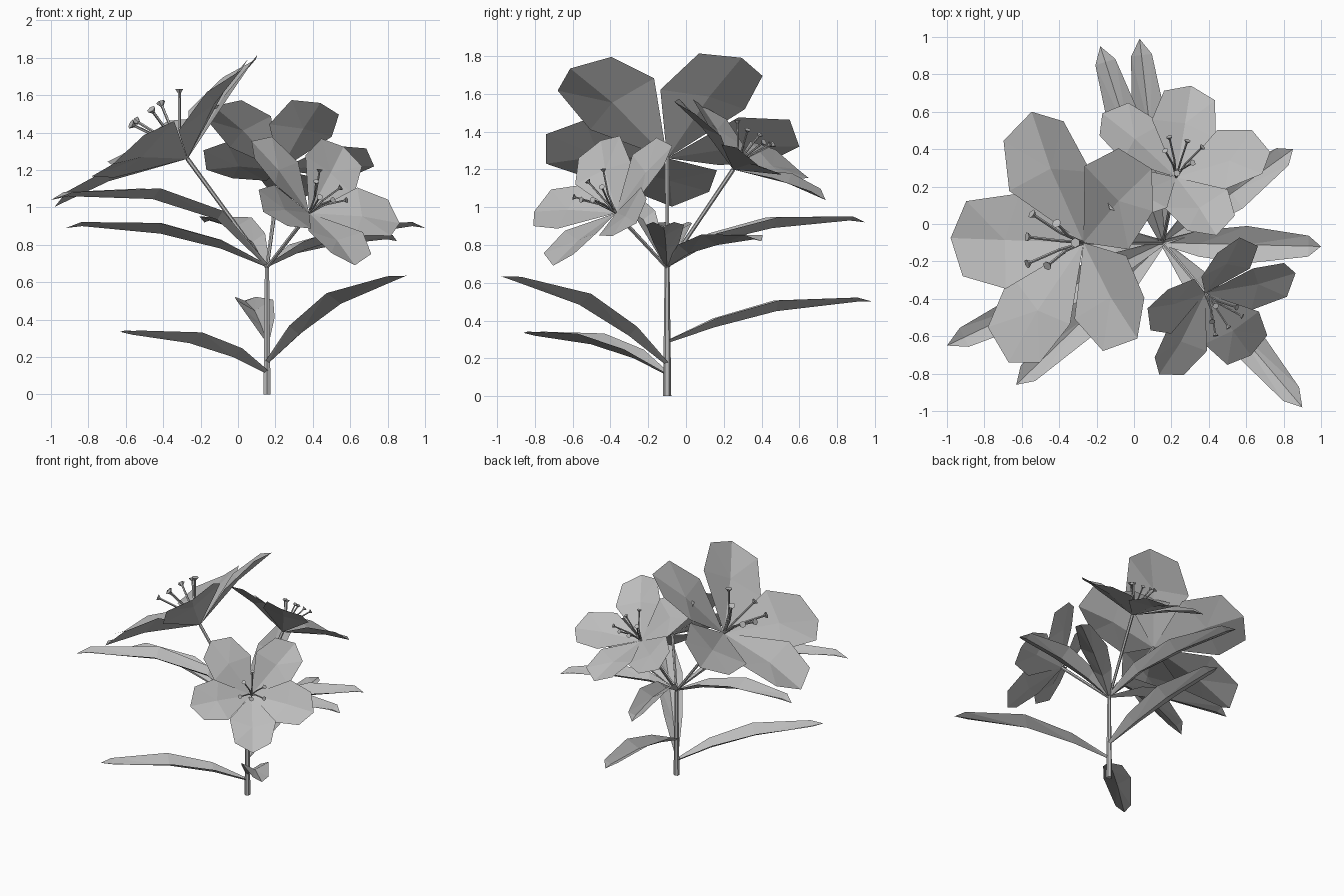
import bpy, bmesh, math
from mathutils import Vector, Matrix

cube = bpy.data.objects.get("Cube")
if cube:
    bpy.data.objects.remove(cube)

grey = bpy.data.materials.new("plain grey")
grey.use_nodes = True
colour = (0.5, 0.5, 0.5, 1)
grey.diffuse_color = colour
grey.node_tree.nodes["Principled BSDF"].inputs["Base Color"].default_value = colour


def finish(bm, name):
    """Turn the bmesh into a flat-shaded object."""
    bmesh.ops.remove_doubles(bm, verts=bm.verts, dist=0.0005)
    mesh = bpy.data.meshes.new(name)
    bm.to_mesh(mesh)
    bm.free()
    mesh.materials.append(grey)
    obj = bpy.data.objects.new(name, mesh)
    bpy.context.collection.objects.link(obj)
    return obj


def face_towards(bm, direction):
    """Make every face of a thin sheet point to one side."""
    for f in bm.faces:
        f.normal_update()
        if f.normal.dot(direction) < 0:
            f.normal_flip()


def rod(bm, a, b, r1, r2, sides=6):
    """Tapered rod between two points."""
    d = b - a
    mat = Matrix.Translation((a + b) / 2) @ d.to_track_quat('Z', 'Y').to_matrix().to_4x4()
    bmesh.ops.create_cone(bm, cap_ends=True, segments=sides, radius1=r1,
                          radius2=r2, depth=d.length, matrix=mat)


ROOT = Vector((0.155, -0.1, 0))
FORK = Vector((0.155, -0.1, 0.68))

# Main stem
bm = bmesh.new()
rod(bm, ROOT, FORK, 0.022, 0.013)
finish(bm, "stem")

# Petal rim as (angle, distance, height); one side laps over the next petal
RIM = [(0, 0, 0), (-36, 0.44, 0.205), (-18, 0.65, 0.24), (0, 0.725, 0.213),
       (18, 0.65, 0.227), (38, 0.41, 0.15)]
HOLLOW = (0, 0.41, 0.152)
# Filament tips across the flower
TIPS = [(-0.18, 0), (-0.06, 0.1), (0.1, 0.15), (0.13, 0.03), (0.13, -0.11), (0, -0.12)]


def flower(name, centre, size, petal_angles):
    centre = Vector(centre)
    axis = (centre - FORK).normalized()
    side = Vector((axis.y, -axis.x, 0)).normalized()
    down = axis.cross(side)
    if down.z > 0:
        down = -down

    def place(u, v, w):
        return centre + (down * u + side * v + axis * w) * size

    # Stalk
    bm = bmesh.new()
    rod(bm, FORK, centre, 0.010, 0.012)
    finish(bm, name + "_stalk")

    # Five cupped petals, each a fan around its hollow
    bm = bmesh.new()
    for turn in petal_angles:
        def petal_vert(p):
            a = math.radians(turn + p[0])
            return bm.verts.new(place(p[1] * math.cos(a), p[1] * math.sin(a), p[2]))
        hollow = petal_vert(HOLLOW)
        rim = [petal_vert(p) for p in RIM]
        for a, b in zip(rim, rim[1:] + rim[:1]):
            bm.faces.new((hollow, a, b))
    face_towards(bm, axis)
    finish(bm, name + "_petals")

    # Bent filaments with flared heads
    bm = bmesh.new()
    for u, v in TIPS:
        pts = [place(0, 0, 0), place(u * 0.35, v * 0.35, 0.16), place(u, v, 0.32)]
        for a, b in zip(pts, pts[1:]):
            rod(bm, a, b, 0.008 * size, 0.008 * size, 5)
        d = (pts[2] - pts[1]).normalized() * size
        rod(bm, pts[2] - d * 0.012, pts[2] + d * 0.01, 0.01 * size, 0.026 * size)
    finish(bm, name + "_stamens")


flower("large_flower", (-0.27, -0.1, 1.26), 1.0, (2, 75, 147, 225, 298))
flower("back_flower", (0.225, 0.25, 1.2), 0.69, (-2, 69, 147, 219, 295))
flower("front_flower", (0.38, -0.37, 0.97), 0.66, (3, 77, 143, 224, 293))

# Leaf stations along the blade, half widths, and rise of the edges
STEPS = [0, 0.23, 0.53, 0.92, 1]
WIDTHS = [0.015, 0.07, 0.1, 0.056, 0]
RISE = [0.015, 0.047, 0.057, 0.022, 0]


def leaf(name, tip, heights):
    """Keeled blade from the stem to tip (x, y) following the given heights."""
    run = Vector((tip[0], tip[1], 0)) - ROOT
    side = Vector((-run.y, run.x, 0)).normalized()
    bm = bmesh.new()
    rows = []
    for t, w, e, z in zip(STEPS, WIDTHS, RISE, heights):
        mid = ROOT + run * t + Vector((0, 0, z))
        up = Vector((0, 0, e))
        rows.append([bm.verts.new(p) for p in (mid + side * w + up, mid, mid - side * w + up)])
    for a, b in zip(rows, rows[1:]):
        for k in (0, 2):
            bm.faces.new((a[1], b[1], b[k]))
            bm.faces.new((a[1], b[k], a[k]))
    face_towards(bm, Vector((0, 0, 1)))
    finish(bm, name)


# Lower leaves
leaf("low_leaf_left", (-0.63, -0.86), (0.11, 0.2, 0.275, 0.32, 0.335))
leaf("low_leaf_front", (0.9, -0.98), (0.16, 0.32, 0.485, 0.61, 0.635))
leaf("low_leaf_back", (0.03, 0.99), (0.28, 0.365, 0.45, 0.5, 0.5))

# Upper leaves from the fork
leaf("upper_leaf_front_left", (-1.0, -0.65), (0.68, 0.935, 1.045, 1.06, 1.04))
leaf("upper_leaf_left", (-0.92, -0.04), (0.68, 0.78, 0.86, 0.9, 0.89))
leaf("upper_leaf_back", (-0.18, 0.95), (0.68, 0.815, 0.89, 0.93, 0.92))
leaf("upper_leaf_right", (1.0, -0.12), (0.68, 0.77, 0.85, 0.9, 0.89))
leaf("upper_leaf_back_right", (0.85, 0.4), (0.68, 0.755, 0.8, 0.83, 0.82))
